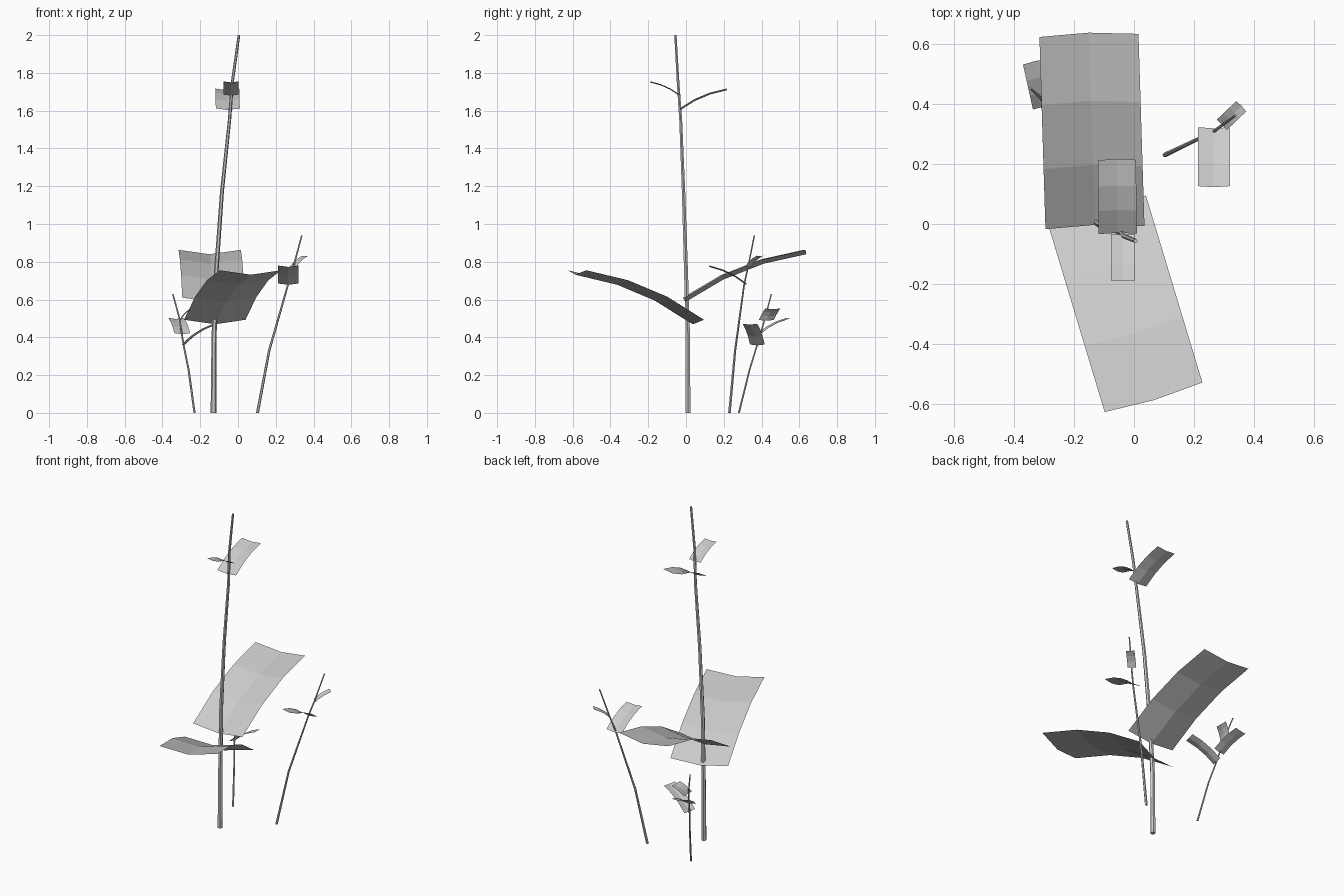
import bpy, bmesh, math
from mathutils import Vector

if "Cube" in bpy.data.objects:
    bpy.data.objects.remove(bpy.data.objects["Cube"])

grey = bpy.data.materials.new("plant grey")
grey.diffuse_color = (0.6, 0.6, 0.6, 1)
grey.use_nodes = True
grey.node_tree.nodes["Principled BSDF"].inputs["Base Color"].default_value = grey.diffuse_color


def finish(bm, name):
    mesh = bpy.data.meshes.new(name)
    bm.to_mesh(mesh)
    bm.free()
    mesh.materials.append(grey)
    bpy.context.collection.objects.link(bpy.data.objects.new(name, mesh))


def stem(name, points, r0, r1, sides=6):
    """Tapered tube through the given centre points."""
    bm = bmesh.new()
    rings = []
    for p in points:
        t = (p[2] - points[0][2]) / (points[-1][2] - points[0][2])
        r = r0 + (r1 - r0) * t
        rings.append([bm.verts.new((p[0] + r * math.cos(2 * math.pi * k / sides),
                                    p[1] + r * math.sin(2 * math.pi * k / sides), p[2]))
                      for k in range(sides)])
    for a, b in zip(rings, rings[1:]):
        for k in range(sides):
            n = (k + 1) % sides
            bm.faces.new((a[k], a[n], b[n], b[k]))
    bm.faces.new(rings[0][::-1])
    bm.faces.new(rings[-1])
    finish(bm, name)


def leaf(name, base, tip, width, side=None, arch=0.06, keel=0.075, rows=3):
    """Thin blade: arched along its length, folded along the middle."""
    base, tip = Vector(base), Vector(tip)
    along = tip - base
    side = Vector(side) if side else along.cross(Vector((0, 0, 1)))
    side = side.normalized() * width / 2
    up = side.cross(along).normalized()
    bm = bmesh.new()
    grid = []
    for i in range(rows + 1):
        t = i / rows
        mid = base + along * t + up * (arch * along.length * 4 * t * (1 - t))
        grid.append([bm.verts.new(mid + side * s - up * (keel * width * (1 - abs(s))))
                     for s in (-1, 0, 1)])
    for a, b in zip(grid, grid[1:]):
        for j in (0, 1):
            bm.faces.new((a[j], a[j + 1], b[j + 1], b[j]))
    finish(bm, name)


# Stems
stem("main_stem", [(-0.13, 0.01, 0), (-0.127, 0.01, 0.4), (-0.115, 0.0, 0.75),
                   (-0.085, -0.013, 1.17), (-0.045, -0.028, 1.55),
                   (-0.03, -0.042, 1.75), (0.005, -0.056, 2.0)], 0.015, 0.007)
stem("right_stem", [(0.103, 0.23, 0), (0.165, 0.26, 0.33), (0.265, 0.308, 0.68),
                    (0.295, 0.33, 0.78), (0.338, 0.362, 0.94)], 0.008, 0.004)
stem("left_stem", [(-0.23, 0.28, 0), (-0.262, 0.337, 0.23), (-0.29, 0.38, 0.37),
                   (-0.31, 0.418, 0.5), (-0.345, 0.452, 0.63)], 0.006, 0.004)

# Main stem leaves
leaf("large_back_leaf", (-0.13, -0.012, 0.61), (-0.15, 0.628, 0.863), 0.33)
leaf("large_front_leaf", (-0.123, 0.046, 0.493), (0.065, -0.577, 0.755), 0.34)
leaf("upper_back_leaf", (-0.054, -0.033, 1.612), (-0.057, 0.213, 1.717), 0.127)
leaf("upper_front_leaf", (-0.037, -0.033, 1.685), (-0.037, -0.188, 1.755), 0.08)

# Right stem leaves
leaf("right_front_leaf", (0.266, 0.322, 0.685), (0.266, 0.126, 0.78), 0.106)
leaf("right_tip_leaf", (0.292, 0.33, 0.775), (0.357, 0.392, 0.832), 0.048)

# Left stem leaves
leaf("left_inner_leaf", (-0.29, 0.378, 0.362), (-0.122, 0.338, 0.472), 0.08)
leaf("left_back_leaf", (-0.295, 0.39, 0.422), (-0.328, 0.54, 0.503), 0.085)
leaf("left_tip_leaf", (-0.31, 0.425, 0.492), (-0.252, 0.46, 0.553), 0.08, side=(0, -1, 0))
